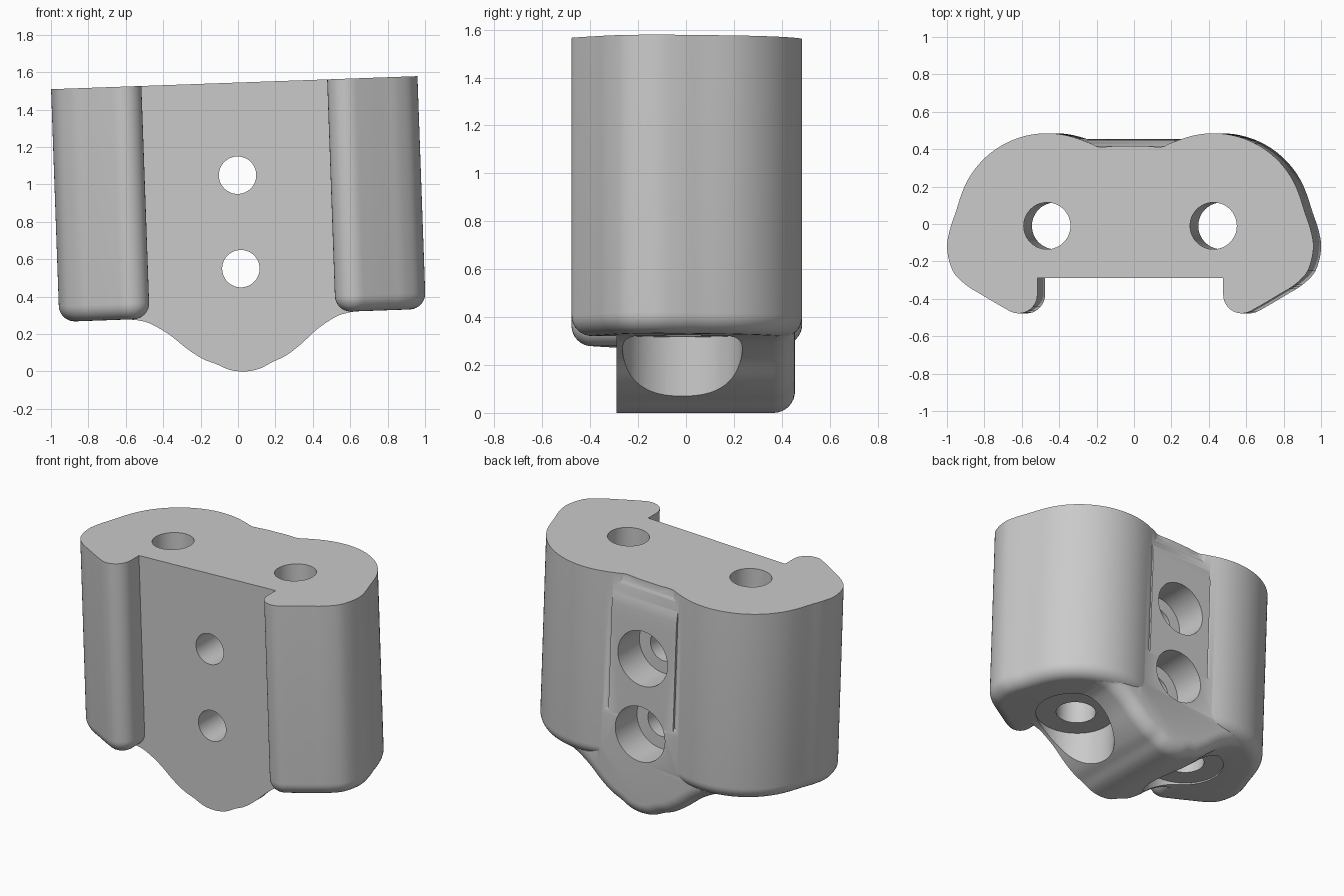
import bpy, bmesh, math
from mathutils import Matrix, Vector

if "Cube" in bpy.data.objects:
    bpy.data.objects.remove(bpy.data.objects["Cube"], do_unlink=True)

grey = bpy.data.materials.new("plain grey")
grey.use_nodes = True
COLOUR = (0.59, 0.59, 0.59, 1)
grey.diffuse_color = COLOUR
grey.node_tree.nodes["Principled BSDF"].inputs["Base Color"].default_value = COLOUR


def spline(pts, steps=5):
    """Smooth curve through the points."""
    p = [Vector(q) for q in pts]
    p = [2 * p[0] - p[1]] + p + [2 * p[-1] - p[-2]]
    out = []
    for a, b, c, d in zip(p, p[1:], p[2:], p[3:]):
        for i in range(steps):
            t = i / steps
            out.append(0.5 * (2 * b + (c - a) * t + (2 * a - 5 * b + 4 * c - d) * t * t
                              + (3 * b - a - 3 * c + d) * t ** 3))
    return out + [p[-2]]


def arc(cx, cy, radius, first, last, count):
    """Points along a circular arc, angles in degrees."""
    angles = [math.radians(first + (last - first) * i / count) for i in range(count + 1)]
    return [Vector((cx + radius * math.cos(a), cy + radius * math.sin(a))) for a in angles]


def flipped(pts):
    """Mirror points left to right, keeping the outline's direction."""
    return [Vector((-q.x, q.y)) for q in reversed(pts)]


def inset(pts, d):
    """Move a counter-clockwise outline inwards by d."""
    out = []
    for i, p in enumerate(pts):
        e1 = (p - pts[i - 1]).normalized()
        e2 = (pts[(i + 1) % len(pts)] - p).normalized()
        n1, n2 = Vector((-e1.y, e1.x)), Vector((-e2.y, e2.x))
        out.append(p + (n1 + n2) * d / (1 + n1.dot(n2)))
    return out


def add_object(name, bm):
    mesh = bpy.data.meshes.new(name)
    bm.to_mesh(mesh)
    bm.free()
    mesh.materials.append(grey)
    ob = bpy.data.objects.new(name, mesh)
    bpy.context.collection.objects.link(ob)
    return ob


def prism(name, pts, start, end, place, radius=0, steps=8):
    """Extrude an outline from start to end, rounding the rim at the end."""
    rings = [(0, start)]
    way = 1 if end > start else -1
    for i in range(steps + 1 if radius else 1):
        a = i / steps * math.pi / 2
        rings.append((radius * (1 - math.cos(a)), end - way * radius * (1 - math.sin(a))))
    bm = bmesh.new()
    loops = [[bm.verts.new(place(q.x, q.y, w)) for q in inset(pts, d)] for d, w in rings]
    for lo, hi in zip(loops, loops[1:]):
        for i in range(len(lo)):
            bm.faces.new((lo[i - 1], lo[i], hi[i], hi[i - 1]))
    bm.faces.new(loops[0][::-1])
    bm.faces.new(loops[-1])
    bm.normal_update()
    if bm.calc_volume(signed=True) < 0:
        bmesh.ops.reverse_faces(bm, faces=bm.faces[:])
    return add_object(name, bm)


def cylinder(name, radius, a, b):
    """Cylinder running from point a to point b."""
    a, b = Vector(a), Vector(b)
    bm = bmesh.new()
    turn = (b - a).to_track_quat('Z', 'Y').to_matrix().to_4x4()
    bmesh.ops.create_cone(bm, cap_ends=True, segments=64, radius1=radius, radius2=radius,
                          depth=(b - a).length, matrix=Matrix.Translation((a + b) / 2) @ turn)
    return add_object(name, bm)


def volume(mesh):
    bm = bmesh.new()
    bm.from_mesh(mesh)
    size = bm.calc_volume()
    bm.free()
    return size


def combine(target, tool, operation):
    """Boolean that tries a second solver if the first gives a wrong volume."""
    low, high = (1.001, 2) if operation == 'UNION' else (0.8, 0.9999)
    for solver in ('MANIFOLD', 'EXACT'):
        mod = target.modifiers.new(tool.name, 'BOOLEAN')
        mod.operation, mod.solver, mod.object = operation, solver, tool
        graph = bpy.context.evaluated_depsgraph_get()
        result = bpy.data.meshes.new_from_object(target.evaluated_get(graph))
        target.modifiers.remove(mod)
        if low < volume(result) / volume(target.data) < high:
            target.data = result
            break
    else:
        if operation == 'UNION':
            return
    bpy.data.objects.remove(tool, do_unlink=True)


TOP, FLOOR, FRONT, BACK, HOLE_X = 1.545, 0.30, -0.29, 0.455, 0.445

# Two-lobed main body with front lips
lip = arc(0.597, -0.378, 0.1, 180, 302, 12)
side = [(0.72, -0.423), (0.8, -0.375), (0.88, -0.325), (0.95, -0.25), (0.98, -0.13),
        (0.965, -0.03), (0.935, 0.06)]
lobe = arc(HOLE_X, 0, 0.485, 18, 108, 10)
valley = [(0.215, 0.432), (0.165, 0.412), (0.08, 0.417), (0, 0.418)]
half = [Vector((0.497, FRONT))] + lip[:-1] + spline(lip[-1:] + side + lobe + valley)
body = prism("bracket_body", half + flipped(half[:-1]), TOP, FLOOR,
             lambda u, v, w: (u, v, w), radius=0.085)

# Wavy lower tongue, rounded along its back edge
wave = [(0, 0), (0.08, 0.012), (0.15, 0.045), (0.22, 0.075), (0.3, 0.13), (0.4, 0.215),
        (0.5, 0.276), (0.57, 0.296)]
shoulder = arc(0.57, 0.396, 0.1, 280, 360, 8) + [Vector((0.67, 0.7))]
tongue = spline([(-x, z) for x, z in wave[:0:-1]] + wave) + shoulder + flipped(shoulder)
combine(body, prism("lower_tongue", tongue, FRONT, BACK, lambda u, v, w: (u, w, v), radius=0.09),
        'UNION')

# Flat back strip that fades into the body near the top
strip = [Vector((0.2, 0.4)), Vector((0.453, 0.4))] + spline(
    [(0.453, 1.32), (0.448, 1.39), (0.43, 1.47), (0.408, 1.535)]) + [Vector((0.2, 1.535))]
combine(body, prism("back_strip", strip, -0.235, 0.235, lambda u, v, w: (w, u, v)), 'UNION')

# Vertical bores with wide recesses underneath
for x in (-HOLE_X, HOLE_X):
    combine(body, cylinder("vertical_bore", 0.125, (x, -0.01, -0.2), (x, -0.01, 1.8)), 'DIFFERENCE')
    combine(body, cylinder("lower_recess", 0.25, (x, -0.015, -0.2), (x, -0.015, 0.31)), 'DIFFERENCE')

# Horizontal screw holes with counterbores at the back
for z in (0.55, 1.05):
    combine(body, cylinder("screw_hole", 0.1, (0, -0.6, z), (0, 0.6, z)), 'DIFFERENCE')
    combine(body, cylinder("counterbore", 0.18, (0, 0.23, z), (0, 0.6, z)), 'DIFFERENCE')

# Slight lean, then smooth shading with sharp edges kept
lean = Matrix.Translation((0.035, 0, 0)) @ Matrix.Rotation(-math.radians(2.04), 4, 'Y')
body.data.transform(lean)
bpy.ops.object.select_all(action='DESELECT')
body.select_set(True)
bpy.context.view_layer.objects.active = body
bpy.ops.object.shade_smooth_by_angle(angle=math.radians(30))
